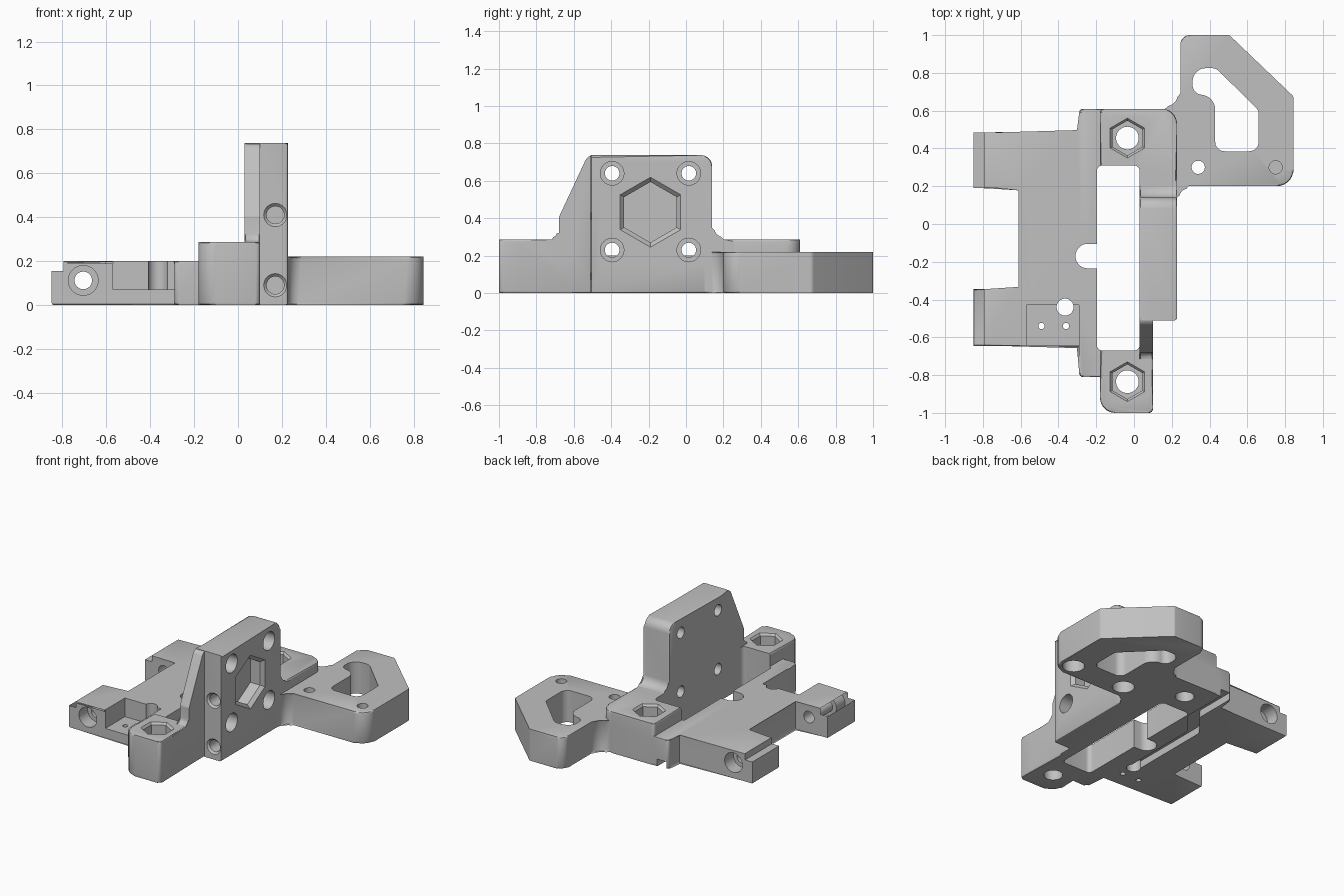
import bpy, bmesh, math
from mathutils import Vector

cube = bpy.data.objects.get("Cube")
if cube:
    bpy.data.objects.remove(cube, do_unlink=True)

grey = bpy.data.materials.new("light_grey")
grey.use_nodes = True
colour = (0.53, 0.53, 0.53, 1)
grey.diffuse_color = colour
grey.node_tree.nodes["Principled BSDF"].inputs["Base Color"].default_value = colour

AXES = {"x": lambda u, v, w: (w, u, v),
        "y": lambda u, v, w: (v, w, u),
        "z": lambda u, v, w: (u, v, w)}
EDGE = 0.012


def rounded(points, steps=7):
    """Outline with each (u, v, radius) corner replaced by an arc."""
    out = []
    for i, p in enumerate(points):
        c = Vector(p[:2])
        r = p[2] if len(p) > 2 else 0
        if not r:
            out.append(c)
            continue
        a = (Vector(points[i - 1][:2]) - c).normalized()
        b = (Vector(points[(i + 1) % len(points)][:2]) - c).normalized()
        half = a.angle(b) / 2
        centre = c + (a + b).normalized() * r / math.sin(half)
        start = c + a * r / math.tan(half) - centre
        end = c + b * r / math.tan(half) - centre
        sweep = start.angle(end)
        for k in range(steps + 1):
            t = k / steps
            out.append(centre + (start * math.sin((1 - t) * sweep)
                                 + end * math.sin(t * sweep)) / math.sin(sweep))
    return out


def rect(u0, v0, u1, v1, r=0):
    return rounded([(u0, v0, r), (u1, v0, r), (u1, v1, r), (u0, v1, r)])


def ring(u, v, r, n=32):
    return [Vector((u + r * math.cos(math.pi / 2 + math.tau * k / n),
                    v + r * math.sin(math.pi / 2 + math.tau * k / n))) for k in range(n)]


def prism(name, outline, lo, hi, axis="z", edge=0.0, top=None):
    """Extrude an outline along an axis; top may be a different outline."""
    bm = bmesh.new()
    place = AXES[axis]
    a = [bm.verts.new(place(p.x, p.y, lo)) for p in outline]
    b = [bm.verts.new(place(p.x, p.y, hi)) for p in (top or outline)]
    caps = [bm.faces.new(a[::-1]), bm.faces.new(b)]
    for i in range(len(a)):
        bm.faces.new((a[i - 1], a[i], b[i], b[i - 1]))
    if edge:
        rims = list({e for f in caps for e in f.edges})
        bmesh.ops.bevel(bm, geom=rims, offset=edge, segments=2, profile=0.5, affect="EDGES")
    bmesh.ops.recalc_face_normals(bm, faces=bm.faces)
    mesh = bpy.data.meshes.new(name)
    bm.to_mesh(mesh)
    bm.free()
    obj = bpy.data.objects.new(name, mesh)
    bpy.context.collection.objects.link(obj)
    return obj


def combine(body, tool, operation):
    mod = body.modifiers.new("combine", "BOOLEAN")
    mod.operation, mod.solver, mod.object = operation, "EXACT", tool
    graph = bpy.context.evaluated_depsgraph_get()
    mesh = bpy.data.meshes.new_from_object(body.evaluated_get(graph))
    body.modifiers.clear()
    body.data = mesh
    bpy.data.objects.remove(tool, do_unlink=True)


# Low base with two side arms
body = prism("mount_bracket", rounded([
    (-0.85, -0.645), (-0.29, -0.645), (-0.29, -0.81, 0.02), (0.08, -0.81),
    (0.08, 0.61), (-0.29, 0.61, 0.02), (-0.29, 0.485), (-0.85, 0.485),
    (-0.85, 0.19), (-0.6, 0.19), (-0.6, -0.345), (-0.85, -0.345)]), 0, 0.2, edge=EDGE)


def add(*args, **kw):
    combine(body, prism("addition", *args, edge=EDGE, **kw), "UNION")


def cut(*args, **kw):
    combine(body, prism("cutter", *args, **kw), "DIFFERENCE")


# Raised front and back blocks
add(rounded([(-0.18, -1, 0.08), (0.1, -1, 0.02), (0.1, -0.6), (-0.18, -0.6)]), 0, 0.287)
add(rounded([(-0.18, 0.1), (0.228, 0.1), (0.228, 0.61, 0.08), (-0.18, 0.61, 0.02)]), 0, 0.287)

# Side arm with sloped corner
add(rounded([(0.1, 0.1), (0.228, 0.1), (0.228, 0.2, 0.06), (0.845, 0.2, 0.09),
             (0.845, 0.675, 0.03), (0.505, 1, 0.02), (0.245, 1, 0.05),
             (0.245, 0.61, 0.08), (0.13, 0.61), (0.13, 0.4)]), 0, 0.22)

# Through window, trimmed before the wall is raised beside it
cut(rect(-0.197, -0.67, 0.03, 0.31, 0.03), -0.1, 0.5)

# Upright wall and its thinner sloping fin
add(rounded([(-0.51, 0), (0.27, 0), (0.27, 0.287), (0.14, 0.287, 0.06),
             (0.14, 0.737, 0.06), (-0.51, 0.737)]), 0.03, 0.228, axis="x")
add(rounded([(-0.9, 0), (-0.4, 0), (-0.4, 0.737), (-0.525, 0.737, 0.05),
             (-0.68, 0.405, 0.03), (-0.68, 0.287, 0.035), (-0.9, 0.287)]), 0.03, 0.1, axis="x")

# Round bite beside the window, front pocket and wire holes
cut(ring(-0.245, -0.17, 0.065), -0.1, 0.3)
cut(rect(-0.245, -0.235, -0.15, -0.105), -0.1, 0.3)
cut(rect(-0.57, -0.7, -0.29, -0.43), 0.07, 0.3)
cut(ring(-0.365, -0.44, 0.045), -0.1, 0.3)
for x in (-0.49, -0.36):
    cut(ring(x, -0.54, 0.017, 16), -0.1, 0.3)

# Stepped tips and cross bolts of the two side arms
cut(rect(-0.9, -0.7, -0.795, 0.6), 0.155, 0.3)
cut(ring(0.112, -0.705, 0.04), -0.8, 0.7, axis="y")
for lo, hi in ((-0.7, -0.55), (0.39, 0.6)):
    cut(ring(0.112, -0.705, 0.068), lo, hi, axis="y")

# Bolt holes with hexagonal nut seats
for y in (-0.835, 0.455):
    cut(ring(-0.035, y, 0.06), -0.1, 0.4)
    cut(ring(-0.035, y, 0.092, 6), 0.17, 0.4)
    cut(ring(-0.035, y, 0.09, 6), 0.27, 0.29, top=ring(-0.035, y, 0.108, 6))

# Wall: hexagonal recess, four counterbored holes, two front holes
cut(ring(-0.19, 0.432, 0.162, 6), 0.13, 0.3, axis="x")
cut(ring(-0.19, 0.432, 0.16, 6), 0.203, 0.23, axis="x", top=ring(-0.19, 0.432, 0.189, 6))
for y in (-0.395, 0.015):
    for z in (0.23, 0.64):
        cut(ring(y, z, 0.039), -0.1, 0.3, axis="x")
        cut(ring(y, z, 0.063), 0.14, 0.3, axis="x")
for z in (0.09, 0.41):
    cut(ring(z, 0.17, 0.04), -0.6, -0.39, axis="y")
    cut(ring(z, 0.17, 0.055), -0.512, -0.495, axis="y", top=ring(z, 0.17, 0.038))

# Side arm: angled opening and two holes counterbored from below
cut(rounded([(0.31, 0.825, 0.07), (0.435, 0.825, 0.06), (0.66, 0.6, 0.03), (0.66, 0.385, 0.05),
             (0.43, 0.385, 0.05), (0.43, 0.685, 0.08), (0.31, 0.685, 0.05)]), -0.1, 0.4)
for x in (0.34, 0.75):
    cut(ring(x, 0.3, 0.035), -0.1, 0.4)
    cut(ring(x, 0.3, 0.07), -0.1, 0.11)

# Bent wire channel along the underside
left = [(-0.4, -0.44), (-0.4, 0.165), (-0.275, 0.315), (-0.275, 0.7)]
right = [(-0.205, 0.7), (-0.205, 0.285), (-0.33, 0.135), (-0.33, -0.44)]
cut(rounded([(*p, 0.06) if -0.4 < p[1] < 0.6 else p for p in (left + right)[::-1]]), -0.1, 0.05)

body.data.materials.clear()
body.data.materials.append(grey)
for face in body.data.polygons:
    face.material_index = 0
bpy.context.view_layer.objects.active = body
body.select_set(True)
bpy.ops.object.shade_smooth_by_angle(angle=math.radians(35))
